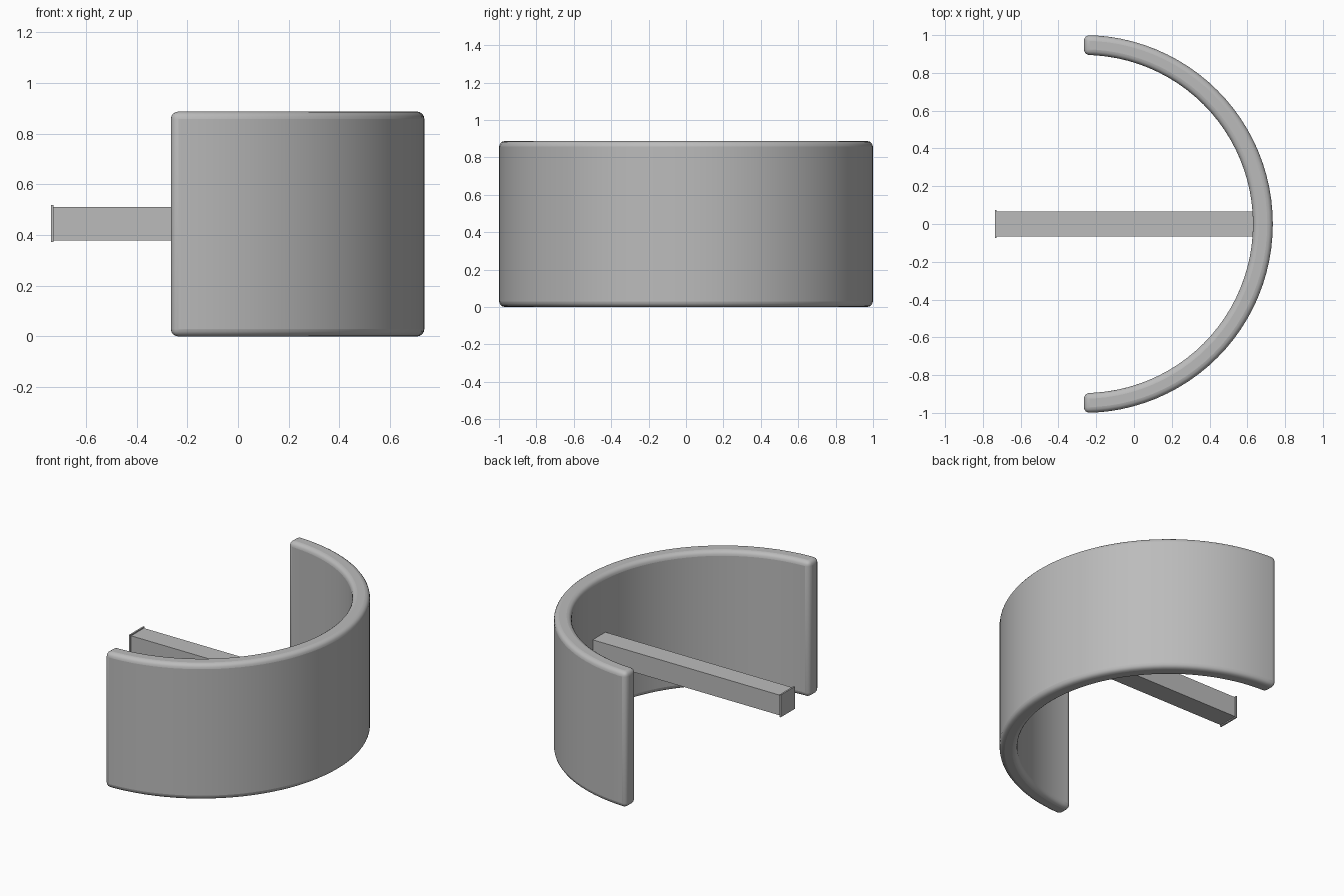
import bpy, bmesh, math
from mathutils import Matrix

cube = bpy.data.objects.get("Cube")
if cube:
    bpy.data.objects.remove(cube, do_unlink=True)

# One plain grey
grey = bpy.data.materials.new("grey")
grey.use_nodes = True
color = (0.5, 0.5, 0.5, 1)
grey.diffuse_color = color
grey.node_tree.nodes["Principled BSDF"].inputs["Base Color"].default_value = color

CENTRE_X = -0.265
OUTER, INNER = 1.0, 0.895
HEIGHT = 0.887
SEGMENTS = 48


def add_object(name, bm):
    bmesh.ops.recalc_face_normals(bm, faces=bm.faces)
    mesh = bpy.data.meshes.new(name)
    bm.to_mesh(mesh)
    bm.free()
    mesh.materials.append(grey)
    obj = bpy.data.objects.new(name, mesh)
    bpy.context.collection.objects.link(obj)
    return obj


def box(name, low, high):
    bm = bmesh.new()
    size = [b - a for a, b in zip(low, high)]
    middle = [(a + b) / 2 for a, b in zip(low, high)]
    bmesh.ops.create_cube(bm, size=1, matrix=Matrix.Translation(middle) @ Matrix.Diagonal((*size, 1)))
    return add_object(name, bm)


# Half-ring wall: a rectangle section swept through half a turn
bm = bmesh.new()
section = [(INNER, 0), (OUTER, 0), (OUTER, HEIGHT), (INNER, HEIGHT)]
rings = []
for i in range(SEGMENTS + 1):
    a = math.pi * (i / SEGMENTS - 0.5)
    rings.append([bm.verts.new((CENTRE_X + r * math.cos(a), r * math.sin(a), z)) for r, z in section])
for a, b in zip(rings, rings[1:]):
    for k in range(4):
        n = (k + 1) % 4
        bm.faces.new((a[k], a[n], b[n], b[k]))
bm.faces.new(rings[0])
bm.faces.new(rings[-1])
wall = add_object("curved_wall", bm)

# Rounded rims and ends
bevel = wall.modifiers.new("rounded_edges", "BEVEL")
bevel.width = 0.03
bevel.segments = 4
bevel.limit_method = "ANGLE"
bevel.angle_limit = math.radians(40)
bpy.context.view_layer.objects.active = wall
wall.select_set(True)
bpy.ops.object.shade_smooth_by_angle(angle=math.radians(35))

# Square bar reaching out from the inside of the wall, with a thin end plate
box("bar", (-0.73, -0.066, 0.379), (0.66, 0.066, 0.511))
box("bar_end_plate", (-0.737, -0.073, 0.372), (-0.727, 0.073, 0.518))
